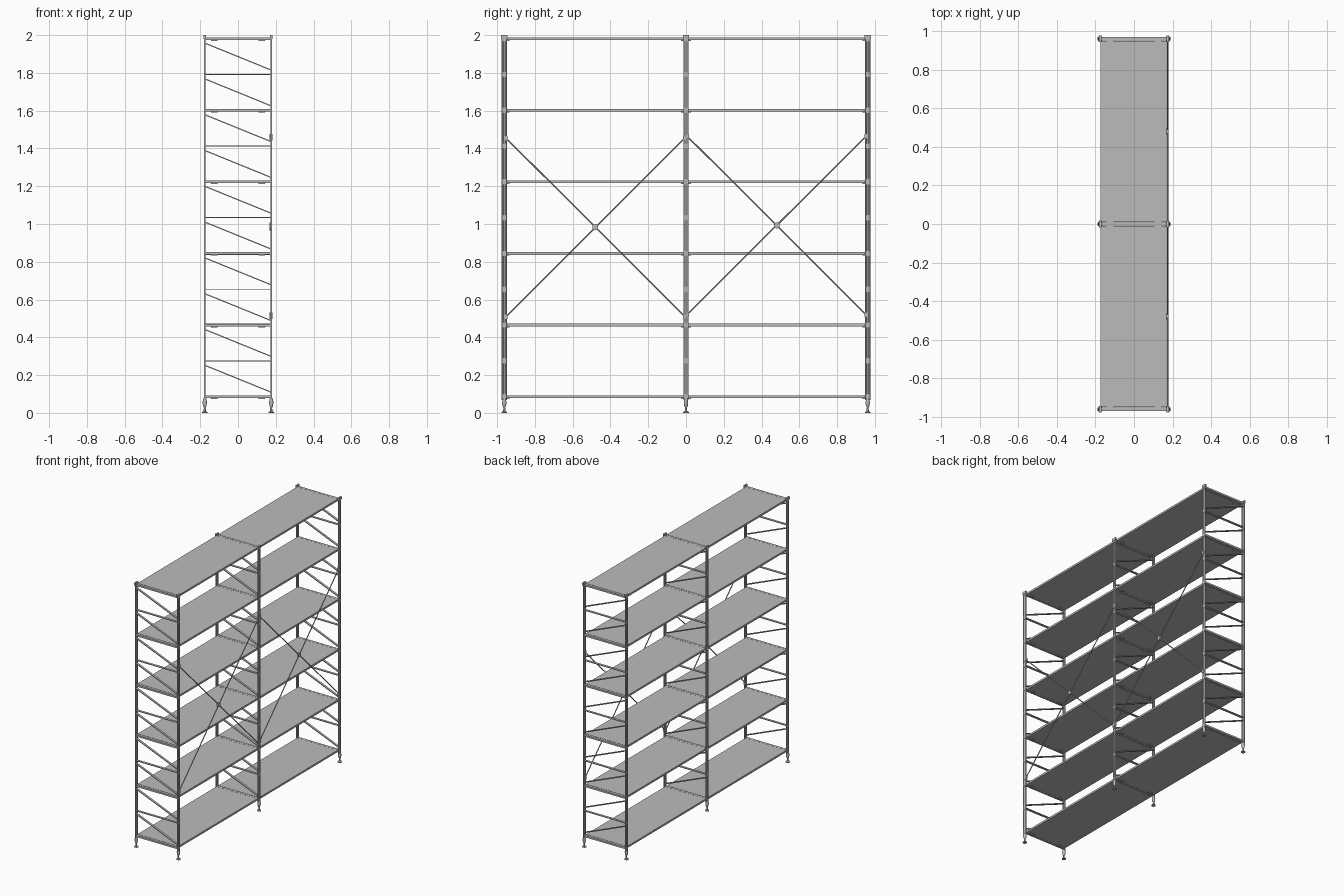
import bpy, bmesh, math
from mathutils import Vector, Matrix

cube = bpy.data.objects.get("Cube")
if cube:
    bpy.data.objects.remove(cube, do_unlink=True)

steel = bpy.data.materials.new("grey_steel")
steel.use_nodes = True
GREY = (0.5, 0.5, 0.5, 1)
steel.diffuse_color = GREY
steel.node_tree.nodes["Principled BSDF"].inputs["Base Color"].default_value = GREY

FRAME_Y = (-0.962, 0, 0.962)
POST_X = 0.176
SHELF_Z = [0.086 + 0.379 * i for i in range(6)]
HALF = 0.379 / 2


def box(bm, centre, size, rot=None):
    m = Matrix.Translation(centre)
    if rot:
        m = m @ rot
    bmesh.ops.create_cube(bm, size=1, matrix=m @ Matrix.Diagonal((*size, 1)))


def rod(bm, a, b, r, sides=12):
    a, b = Vector(a), Vector(b)
    d = b - a
    m = Matrix.Translation((a + b) / 2) @ d.to_track_quat('Z', 'Y').to_matrix().to_4x4()
    bmesh.ops.create_cone(bm, cap_ends=True, segments=sides, radius1=r, radius2=r,
                          depth=d.length, matrix=m)


def lathe(bm, x, y, profile, sides=16):
    rings = [[bm.verts.new((x + r * math.cos(2 * math.pi * i / sides),
                            y + r * math.sin(2 * math.pi * i / sides), z))
              for i in range(sides)] for r, z in profile]
    for low, high in zip(rings, rings[1:]):
        for i in range(sides):
            j = (i + 1) % sides
            bm.faces.new((low[i], low[j], high[j], high[i]))
    bm.faces.new(rings[0][::-1])
    bm.faces.new(rings[-1])


def finish(name, bm, smooth=False):
    mesh = bpy.data.meshes.new(name)
    bm.to_mesh(mesh)
    bm.free()
    mesh.materials.append(steel)
    ob = bpy.data.objects.new(name, mesh)
    bpy.context.collection.objects.link(ob)
    if smooth:
        bpy.ops.object.select_all(action='DESELECT')
        ob.select_set(True)
        bpy.context.view_layer.objects.active = ob
        bpy.ops.object.shade_smooth_by_angle(angle=math.radians(40))


FOOT = [(0.015, 0), (0.015, 0.005), (0.006, 0.009), (0.005, 0.028),
        (0.009, 0.036), (0.012, 0.055), (0.008, 0.076)]

for fy, label in zip(FRAME_Y, ("right_end", "middle", "left_end")):
    # Upright posts: twin tubes joined by a web, with joint plates and caps
    posts, feet, joints = bmesh.new(), bmesh.new(), bmesh.new()
    for x in (-POST_X, POST_X):
        for dy in (-0.0095, 0.0095):
            rod(posts, (x, fy + dy, 0.068), (x, fy + dy, 1.99), 0.005)
        box(posts, (x, fy, 1.028), (0.003, 0.018, 1.91))
        lathe(feet, x, fy, FOOT)
        box(joints, (x, fy, 1.99), (0.012, 0.034, 0.02))
        for i in range(11):
            box(joints, (x, fy, SHELF_Z[0] + i * HALF), (0.0085, 0.022, 0.028))
    finish(label + "_posts", posts, True)
    finish(label + "_feet", feet, True)
    finish(label + "_post_joints", joints)

    # Flat cross rungs, heavier where a shelf rests, and sloping struts
    rungs, struts = bmesh.new(), bmesh.new()
    for i in range(11):
        z = SHELF_Z[0] + i * HALF
        thick = 0.005 if i % 2 else 0.013
        box(rungs, (0, fy, z), (2 * POST_X, 0.018, thick))
        if i < 10:
            run, drop = 2 * POST_X, 0.143
            slope = Matrix.Rotation(math.atan2(drop, run), 4, 'Y')
            box(struts, (0, fy, z + HALF / 2), (math.hypot(run, drop), 0.016, 0.006), slope)
    finish(label + "_rungs", rungs)
    finish(label + "_struts", struts)

# Shelves with small hooks under both ends
for side, label in ((-1, "right"), (1, "left")):
    for n, z in enumerate(SHELF_Z):
        shelf = bmesh.new()
        box(shelf, (-0.002, side * 0.481, z), (0.342, 0.94, 0.014))
        finish(f"{label}_shelf_{n + 1}", shelf)
        hooks = bmesh.new()
        for x in (-0.125, 0.125):
            for y in (0.018, 0.944):
                box(hooks, (x, side * y, z - 0.006), (0.035, 0.018, 0.012))
        finish(f"{label}_shelf_hooks_{n + 1}", hooks)

# Crossed tie rods on one long side, with end clamps and a centre plate
BX = 0.175
for side, label in ((-1, "right"), (1, "left")):
    ties, clamps = bmesh.new(), bmesh.new()
    near, far = side * 0.006, side * 0.953
    shift = 0.005 * side
    low, high = 0.515, 1.46
    for y0, y1 in ((near, far), (far, near)):
        rod(ties, (BX, y0, low + shift), (BX, y1, high + shift), 0.0038, 8)
    for y in (near, far):
        for z in (low, high):
            box(clamps, (BX, y, z + shift), (0.014, 0.018, 0.024))
    mid = ((low + high) / 2 + shift)
    rod(clamps, (BX - 0.007, side * 0.4805, mid), (BX + 0.005, side * 0.4805, mid), 0.016)
    finish(label + "_cross_ties", ties, True)
    finish(label + "_tie_clamps", clamps, True)
